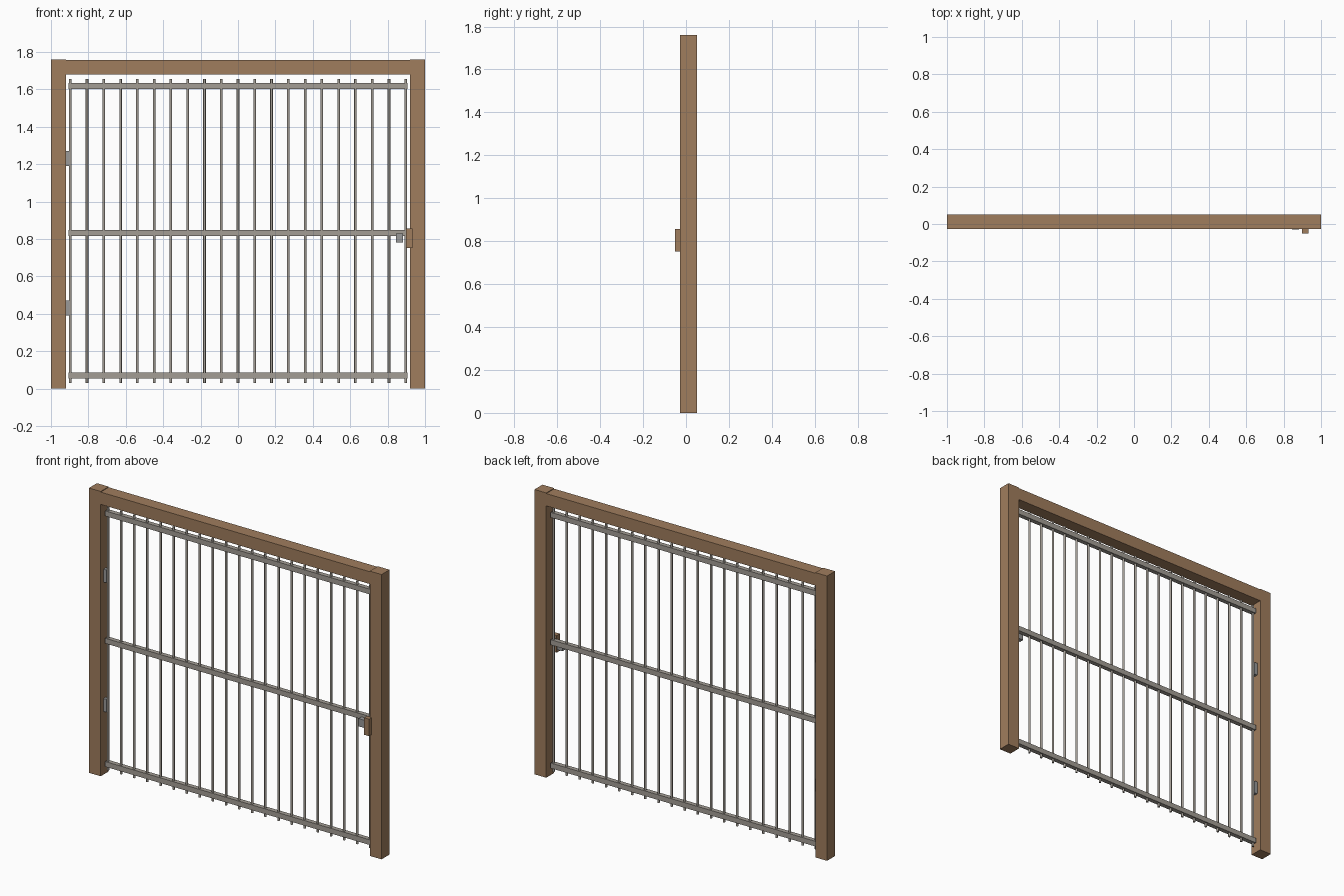
import bpy

if "Cube" in bpy.data.objects:
    bpy.data.objects.remove(bpy.data.objects["Cube"])


def material(name, rgb):
    m = bpy.data.materials.new(name)
    m.diffuse_color = (*rgb, 1)
    m.use_nodes = True
    m.node_tree.nodes["Principled BSDF"].inputs["Base Color"].default_value = m.diffuse_color
    return m


WOOD = material("wood", (0.35, 0.205, 0.11))
STEEL = material("warm_steel", (0.37, 0.34, 0.30))
IRON = material("iron", (0.32, 0.32, 0.32))


def box(name, x, y, z, mat):
    """Box from (min, max) ranges on each axis."""
    mid = [(a + b) / 2 for a, b in (x, y, z)]
    bpy.ops.mesh.primitive_cube_add(size=1, location=mid)
    ob = bpy.context.object
    ob.name = name
    ob.scale = [b - a for a, b in (x, y, z)]
    bpy.ops.object.transform_apply(location=False, rotation=False, scale=True)
    ob.data.materials.append(mat)
    return ob


# Wooden frame: two posts and the beam between them
DEPTH = (-0.027, 0.051)
box("left_post", (-1, -0.92), DEPTH, (0, 1.76), WOOD)
box("right_post", (0.92, 1), DEPTH, (0, 1.76), WOOD)
box("top_beam", (-0.92, 0.92), DEPTH, (1.68, 1.756), WOOD)

# Gate rails
GATE_Y = 0.012
for name, z in (("bottom_rail", 0.069), ("middle_rail", 0.831), ("top_rail", 1.618)):
    box(name, (-0.907, 0.907), (GATE_Y - 0.014, GATE_Y + 0.014),
        (z - 0.016, z + 0.016), STEEL)

# Vertical bars passing through the rails
for i in range(21):
    bpy.ops.mesh.primitive_cylinder_add(
        vertices=12, radius=0.007, depth=1.625,
        location=(-0.897 + i * 0.0897, GATE_Y, 0.8425))
    bar = bpy.context.object
    bar.name = f"bar_{i + 1}"
    bar.data.materials.append(STEEL)
    bpy.ops.object.shade_smooth_by_angle()

# Hinges joining the left post to the first bar
for name, z in (("lower_hinge", 0.43), ("upper_hinge", 1.23)):
    box(name, (-0.922, -0.9), (GATE_Y - 0.012, GATE_Y + 0.012), (z - 0.04, z + 0.04), IRON)

# Latch plate on the gate and stop block on the right post
box("latch", (0.845, 0.882), (-0.03, 0.0), (0.782, 0.83), IRON)
box("latch_stop", (0.898, 0.932), (-0.051, -0.02), (0.752, 0.857), WOOD)
